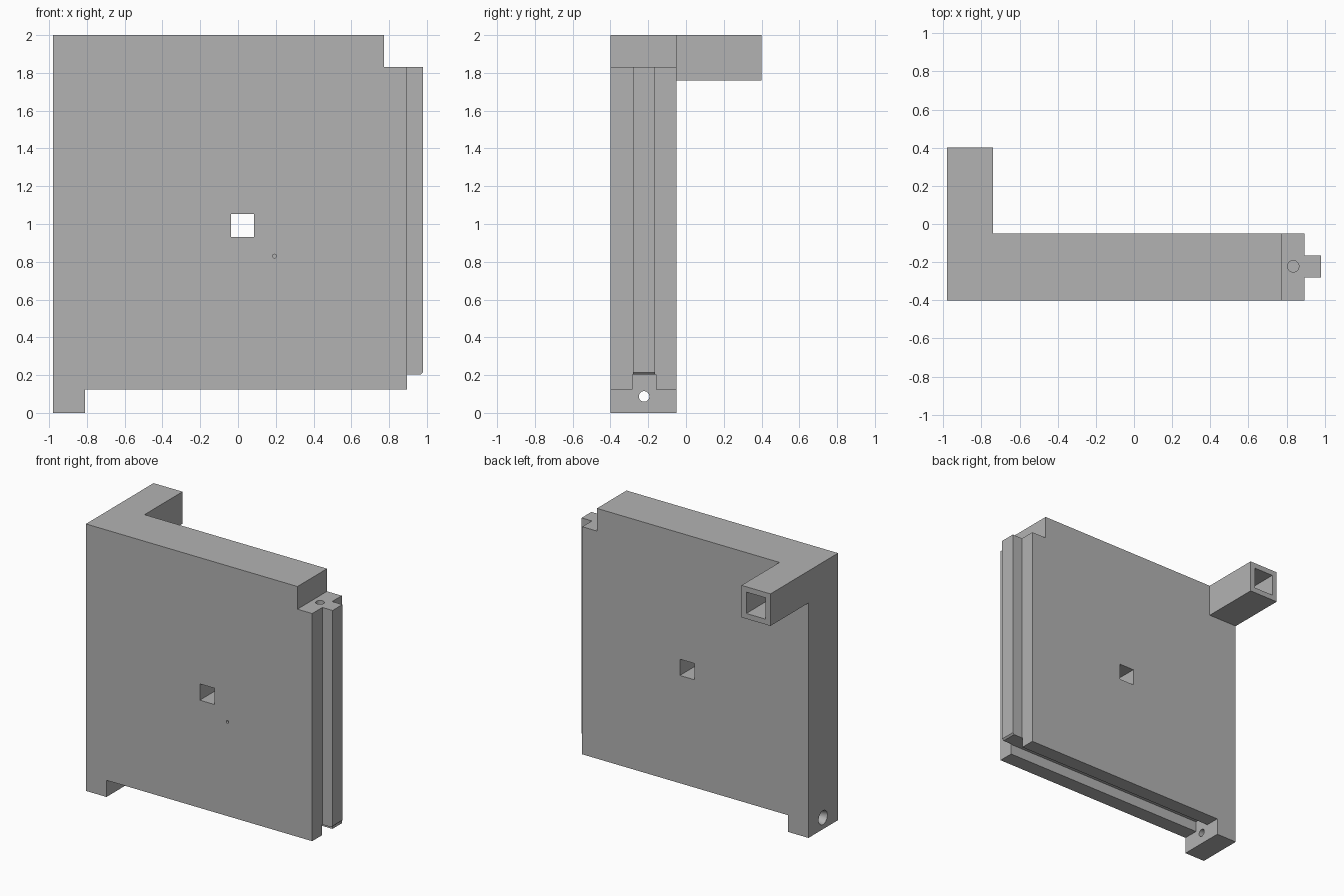
import bpy, bmesh
from math import pi
from mathutils import Matrix, Vector

if "Cube" in bpy.data.objects:
    bpy.data.objects.remove(bpy.data.objects["Cube"], do_unlink=True)

grey = bpy.data.materials.new("mid grey")
grey.use_nodes = True
grey.diffuse_color = (0.45, 0.45, 0.45, 1)
grey.node_tree.nodes["Principled BSDF"].inputs["Base Color"].default_value = grey.diffuse_color


def add_object(name, bm):
    bmesh.ops.recalc_face_normals(bm, faces=bm.faces)
    mesh = bpy.data.meshes.new(name)
    bm.to_mesh(mesh)
    bm.free()
    mesh.materials.append(grey)
    obj = bpy.data.objects.new(name, mesh)
    bpy.context.collection.objects.link(obj)
    return obj


def slab(name, outline, y0, y1):
    """Extrude an x-z outline from y0 to y1."""
    bm = bmesh.new()
    face = bm.faces.new([bm.verts.new((x, y0, z)) for x, z in outline])
    new = bmesh.ops.extrude_face_region(bm, geom=[face])["geom"]
    bmesh.ops.translate(bm, vec=(0, y1 - y0, 0),
                        verts=[v for v in new if isinstance(v, bmesh.types.BMVert)])
    return add_object(name, bm)


def box(name, x0, x1, y0, y1, z0, z1):
    return slab(name, [(x0, z0), (x1, z0), (x1, z1), (x0, z1)], y0, y1)


def rod(name, start, end, r0, r1):
    """Round bar from start to end, optionally tapered."""
    a, b = Vector(start), Vector(end)
    bm = bmesh.new()
    turn = (b - a).to_track_quat('Z', 'Y').to_matrix().to_4x4()
    bmesh.ops.create_cone(bm, cap_ends=True, segments=32, radius1=r0, radius2=r1,
                          depth=(b - a).length,
                          matrix=Matrix.Translation((a + b) / 2) @ turn)
    return add_object(name, bm)


def combine(target, tool, operation):
    """Apply a boolean and discard the tool."""
    tool.hide_render = True
    mod = target.modifiers.new("combine", 'BOOLEAN')
    mod.operation, mod.solver, mod.object = operation, 'EXACT', tool
    bpy.context.view_layer.objects.active = target
    bpy.ops.object.modifier_apply(modifier=mod.name)
    bpy.data.objects.remove(tool, do_unlink=True)


FRONT, BACK, MID = -0.4, -0.05, -0.222
LEFT, EDGE, TIP = -0.98, 0.895, 0.98
BASE, SHOULDER = 0.125, 1.83

# Panel with foot below and stepped upper corner
panel = slab("panel", [(LEFT, 0), (-0.81, 0), (-0.81, BASE), (EDGE, BASE),
                       (EDGE, SHOULDER), (0.773, SHOULDER), (0.773, 2), (LEFT, 2)], FRONT, BACK)

# Arm reaching backwards, and the tongue along the side edge
combine(panel, box("arm", LEFT, -0.74, BACK - 0.1, 0.4, 1.76, 2), 'UNION')
tongue = slab("tongue", [(EDGE - 0.05, 0.203), (TIP - 0.012, 0.203), (TIP, 0.215),
                         (TIP, SHOULDER), (EDGE - 0.05, SHOULDER)], MID - 0.058, MID + 0.058)
combine(panel, tongue, 'UNION')

# Groove under the panel, central window and arm socket
cutters = [
    box("groove", -0.81, EDGE + 0.05, MID - 0.062, MID + 0.062, BASE - 0.05, 0.203),
    box("window", -0.036, 0.086, FRONT - 0.1, BACK + 0.1, 0.932, 1.054),
    box("socket", -0.94, -0.78, -0.04, 0.5, 1.80, 1.96),
    # Pin holes through the foot (countersunk outside), the step and the front
    rod("foot_hole", (-1.1, MID, 0.087), (-0.7, MID, 0.087), 0.028, 0.028),
    rod("foot_countersink", (LEFT - 0.01, MID, 0.087), (-0.9, MID, 0.087), 0.055, 0.028),
    rod("step_hole", (0.835, MID, 1.65), (0.835, MID, 1.9), 0.03, 0.03),
    rod("front_hole", (0.193, FRONT - 0.1, 0.83), (0.193, FRONT + 0.1, 0.83), 0.01, 0.01),
]
for cutter in cutters:
    combine(panel, cutter, 'DIFFERENCE')

# Smooth hole walls, keep edges sharp
bpy.ops.object.select_all(action='DESELECT')
panel.select_set(True)
bpy.context.view_layer.objects.active = panel
bpy.ops.object.shade_smooth_by_angle(angle=pi / 6)
